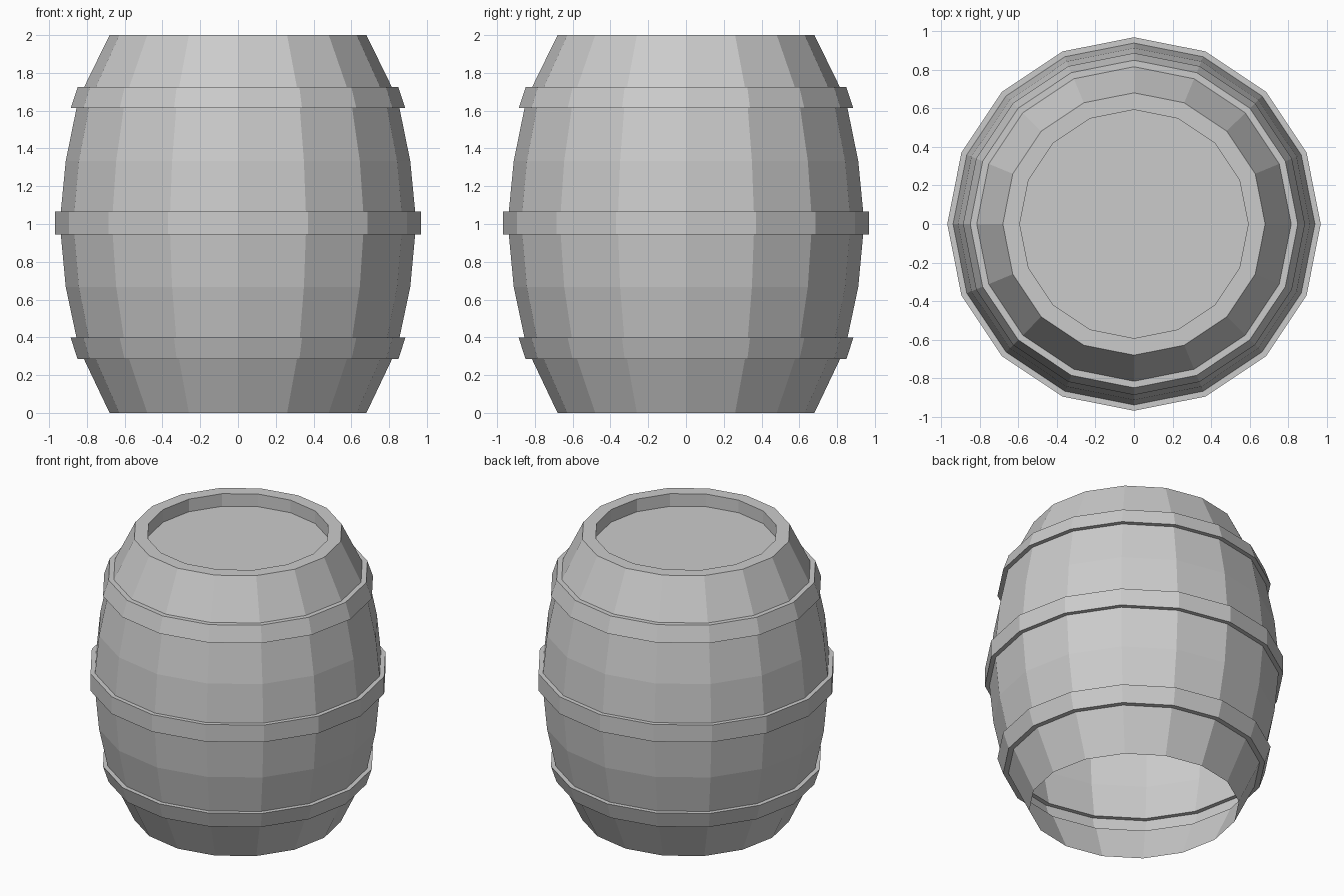
import bpy
import bmesh
from math import cos, sin, tau

if "Cube" in bpy.data.objects:
    bpy.data.objects.remove(bpy.data.objects["Cube"])

SIDES = 16

# Stave shell with the three hoops stepped out of it: (radius, height), open at the bottom
profile = [
    (0.68, 0.0),
    (0.815, 0.284), (0.849, 0.284), (0.886, 0.398), (0.855, 0.398),   # lower hoop
    (0.912, 0.667),
    (0.938, 0.944), (0.968, 0.944), (0.968, 1.066), (0.938, 1.066),   # middle hoop
    (0.912, 1.333),
    (0.855, 1.613), (0.886, 1.613), (0.849, 1.724), (0.815, 1.724),   # upper hoop
    (0.68, 2.0), (0.592, 2.0), (0.592, 1.91),                         # rim and recess
]


def ring(bm, radius, z):
    return [bm.verts.new((radius * cos(tau * i / SIDES), radius * sin(tau * i / SIDES), z))
            for i in range(SIDES)]


bm = bmesh.new()
rings = [ring(bm, r, z) for r, z in profile]
for low, high in zip(rings, rings[1:]):
    for i in range(SIDES):
        j = (i + 1) % SIDES
        bm.faces.new((low[i], low[j], high[j], high[i]))

# Sunken lid
bm.faces.new(rings[-1])

mesh = bpy.data.meshes.new("barrel")
bm.to_mesh(mesh)
bm.free()
barrel = bpy.data.objects.new("barrel", mesh)
bpy.context.collection.objects.link(barrel)
